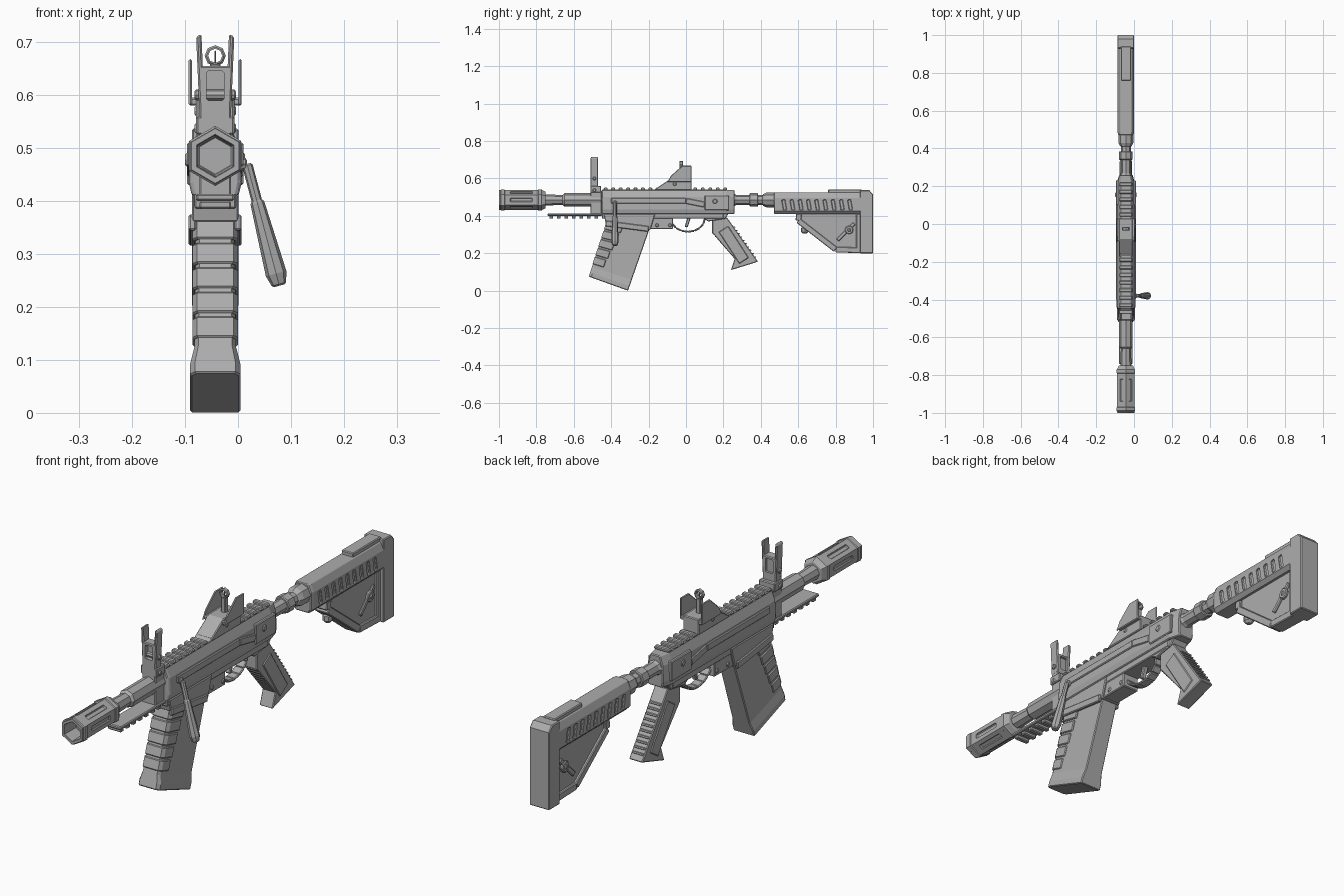
import bpy, bmesh
from math import sin, cos, pi
from mathutils import Vector

if "Cube" in bpy.data.objects:
    bpy.data.objects.remove(bpy.data.objects["Cube"])

# Shared half widths, radii and landmark heights
WIDE, BODY, FLAT, SLIM, THIN, TINY = 0.05, 0.044, 0.036, 0.03, 0.02, 0.01
LIP = TINY / 3
CENTRE = -0.043
BORE_LINE, DECK, BELLY = 0.485, 0.537, 0.41
FRONT, REAR = -0.45, 0.25
SIDES = (("left", 1), ("right", -1))

grey = (0.42, 0.42, 0.42, 1)
mat = bpy.data.materials.new("neutral_grey")
mat.use_nodes = True
mat.diffuse_color = grey
mat.node_tree.nodes["Principled BSDF"].inputs["Base Color"].default_value = grey


def loft(name, rings):
    """Skin equal-length rings of points, cap both ends and chamfer."""
    bm = bmesh.new()
    loops = [[bm.verts.new(Vector(p) + Vector((CENTRE, 0, 0))) for p in ring] for ring in rings]
    count = len(loops[0])
    for a, b in zip(loops, loops[1:]):
        for i in range(count):
            j = (i + 1) % count
            bm.faces.new((a[i], a[j], b[j], b[i]))
    bm.faces.new(loops[0])
    bm.faces.new(loops[-1])
    bmesh.ops.recalc_face_normals(bm, faces=bm.faces)
    mesh = bpy.data.meshes.new(name)
    bm.to_mesh(mesh)
    bm.free()
    mesh.materials.append(mat)
    part = bpy.data.objects.new(name, mesh)
    bpy.context.collection.objects.link(part)
    chamfer = part.modifiers.new("chamfer", "BEVEL")
    chamfer.width, chamfer.segments, chamfer.angle_limit = LIP, 1, pi * 0.35
    chamfer.limit_method = "ANGLE"
    return part


def slab(name, profile, inner, outer):
    """Side profile (y, z) extruded across the width."""
    return loft(name, [[(x, y, z) for y, z in profile] for x in (inner, outer)])


def centred(name, profile, half):
    return slab(name, profile, -half, half)


def pair(name, profile, inner, outer):
    for side, sign in SIDES:
        slab(f"{name}_{side}", profile, sign * inner, sign * outer)


def rect(y0, y1, z0, z1):
    return [(y0, z0), (y1, z0), (y1, z1), (y0, z1)]


def bar(start, end, thick):
    """Side profile of a straight strip between two points."""
    a, b = Vector(start), Vector(end)
    across = (b - a).orthogonal().normalized() * thick / 2
    return [a - across, b - across, b + across, a + across]


def section(name, half, stations):
    """Mirrored (x, z) cross-section run along y and scaled in x."""
    full = half + [(-x, z) for x, z in reversed(half)]
    return loft(name, [[(x * scale, y, z) for x, z in full] for y, scale in stations])


def rod(name, steps, sides=8):
    """Turned part through (point, radius) steps."""
    axis = (Vector(steps[-1][0]) - Vector(steps[0][0])).normalized()
    u = Vector((1, 0, 0)) if abs(axis.y) > abs(axis.x) else Vector((0, 1, 0))
    v = axis.cross(u).normalized()
    turns = [i * 2 * pi / sides for i in range(sides)]
    return loft(name, [[Vector(p) + r * (u * sin(a) + v * cos(a)) for a in turns] for p, r in steps])


def turned(name, steps, sides=8, height=BORE_LINE):
    return rod(name, [((0, y, height), r) for y, r in steps], sides)


def pin(name, y, z, half, radius=TINY):
    return rod(name, [((side * half, y, z), radius) for side in (-1, 1)])


def mix(a, b, t):
    return Vector(a).lerp(Vector(b), t)


def cut(part, cutters):
    """Subtract cutters, bake the result and remove them."""
    for cutter in cutters:
        mod = part.modifiers.new("cut", "BOOLEAN")
        mod.object, mod.solver = cutter, "EXACT"
    bpy.context.view_layer.update()
    mesh = bpy.data.meshes.new_from_object(part.evaluated_get(bpy.context.evaluated_depsgraph_get()))
    part.modifiers.clear()
    part.data = mesh
    for cutter in cutters:
        bpy.data.objects.remove(cutter)


# Hexagonal muzzle with bore, two collars and long slots on its faces
collars = [(y + side * TINY, WIDE + lift) for y in (-0.98, -0.78)
           for side, lift in ((-1, LIP), (-1, 2 * LIP), (1, 2 * LIP), (1, LIP))]
muzzle = turned("muzzle", [(-0.93, FLAT), (-1, FLAT + LIP), (-1, WIDE + LIP), *collars, (-0.75, BODY)], 6)
slots = []
for k in range(6):
    turn = (k + 0.5) * pi / 3
    out, side = Vector((sin(turn), 0, cos(turn))), Vector((cos(turn), 0, -sin(turn)))
    hub = Vector((0, 0, BORE_LINE)) + out * WIDE
    corners = [hub + (out * i + side * j) * TINY for i, j in ((-1, -1), (-1, 1), (1, 1), (1, -1))]
    slots.append(loft("slot", [[c + Vector((0, y, 0)) for c in corners] for y in (-0.94, -0.82)]))
cut(muzzle, slots)

# Barrel and gas block
turned("barrel", [(-0.76, SLIM), (-0.66, SLIM - LIP), (-0.65, FLAT), (FRONT, FLAT)])
centred("gas_block", rect(-0.51, FRONT, BELLY, DECK), SLIM)

# Under-barrel rail
centred("lower_rail", rect(-0.74, FRONT, 0.4, BELLY + LIP), FLAT)
for i in range(7):
    y = -0.73 + i * 2 * THIN
    centred("lower_rail_tooth", rect(y, y + THIN, 0.385, 0.4), SLIM)

# Upright front sight with a window and two flared ears
SIGHT = -0.49
centred("front_sight_base", rect(SIGHT - THIN, SIGHT + FLAT, 0.525, 0.56), FLAT)
frame = centred("front_sight_frame", rect(SIGHT - THIN, SIGHT + THIN, 0.55, 0.655), SLIM)
cut(frame, [centred("window", rect(SIGHT - WIDE, SIGHT + WIDE, 0.59, 0.645), THIN - LIP)])
centred("front_sight_panel", rect(SIGHT, SIGHT + TINY, 0.58, 0.65), THIN)
for side, sign in SIDES:
    ear = [(THIN, 0.57), (SLIM, 0.57), (FLAT, 0.71), (FLAT - TINY, 0.715)]
    loft(f"front_sight_ear_{side}", [[(sign * x, SIGHT + depth, z) for x, z in ear] for depth in (-THIN, THIN)])
pin("front_sight_knob", SIGHT, 0.6, FLAT + LIP)
pin("front_sight_clamp_pin", SIGHT, DECK, FLAT + LIP)

# Upper receiver, lower deck and side plates
section("upper_receiver", [(BODY, BELLY), (WIDE, 0.435), (WIDE - LIP, 0.5), (SLIM, DECK)],
        [(FRONT, 0.9), (FRONT + TINY, 1), (REAR - FLAT, 1), (REAR + TINY, 0.7)])
centred("lower_deck", rect(FRONT, REAR - WIDE, 0.385, 0.43), FLAT + LIP)
pair("side_ridge", rect(-0.4, 0, 0.465, 0.495), FLAT, WIDE + LIP)
pair("side_ridge_tail", bar((0, 0.48), (0.1, 0.46), SLIM), FLAT, WIDE + LIP)
pair("rear_plate", rect(0.1, 0.23, 0.43, 0.51), SLIM, WIDE + LIP)
pin("rear_takedown_pin", 0.155, 0.478, WIDE + 2 * LIP, TINY + LIP)

# Top rail with teeth
centred("top_rail", rect(FRONT, REAR - FLAT, DECK - TINY, DECK + LIP), SLIM)
for i in range(17):
    y = FRONT + TINY + i * 2 * THIN
    section("top_rail_tooth", [(SLIM, DECK), (FLAT, DECK + LIP), (SLIM, DECK + TINY + LIP)], [(y, 1), (y + THIN, 1)])

# Magazine well and lower receiver
centred("magazine_well", [(-0.44, BELLY), (-0.43, 0.36), (-0.19, 0.325), (-0.165, BELLY)], BODY)
pair("magazine_well_lip", bar((-0.43, 0.36), (-0.2, 0.33), SLIM), FLAT, WIDE)
centred("lower_receiver_front", rect(-0.2, -0.07, 0.33, BELLY), FLAT)
centred("lower_receiver_rear", [(-0.08, 0.4), (0.07, 0.4), (0.12, 0.37), (0.21, 0.385), (0.24, 0.43), (-0.08, 0.43)], FLAT)
for y in (-0.155, -0.085):
    pin("receiver_pin", y, 0.35, FLAT + LIP)
pin("trigger_pin", 0.06, BELLY, FLAT + LIP)

# Trigger guard as a half oval of strips, and the trigger
arc = [(TINY + cos(a) * 0.09, 0.385 + sin(a) * 0.07) for a in [pi * (1 + i / 8) for i in range(9)]]
for start, end in zip(arc, arc[1:]):
    centred("trigger_guard", bar(start, end, TINY), THIN)
centred("trigger", bar((THIN, 0.4), (0, 0.34), THIN - LIP), TINY)


# Tapered magazine with flared foot and wrapped front ribs
def magazine_ring(t, half, grow=0, depth=1):
    front = mix((-0.415, 0.39), (-0.52, 0.075), t) - Vector((grow, 0))
    back = mix(front, mix((-0.19, 0.345), (-0.31, 0), t), depth)
    shoulder = mix(front, back, 0.06 / depth)
    rim = [(half * 0.8, front), (half, shoulder), (half, back)]
    rim += [(-x, p) for x, p in reversed(rim)]
    return [(x, *p) for x, p in rim]


FOOT = BODY + LIP
stations = ((0, FLAT), (0.83, FLAT + LIP), (0.93, FOOT), (1, FOOT))
loft("magazine", [magazine_ring(t, half) for t, half in stations])
for i in range(5):
    top = 0.07 + i * 0.147
    reach = 0.4 - i * SLIM
    loft("magazine_rib", [magazine_ring(t, FLAT + 2 * LIP, LIP, reach) for t in (top, top + 0.125)])

# Pistol grip with side panels and rib treads
centred("grip", [(0.14, 0.39), (0.22, 0.39), (0.385, 0.155), (0.24, 0.11), (0.26, 0.17), (0.14, 0.31)], SLIM)
pair("grip_panel", bar((0.2, 0.33), (0.31, 0.16), 2 * SLIM), SLIM - LIP, SLIM + LIP)


def treads(name, start, end, count):
    for i in range(count):
        y, z = mix(start, end, i / (count - 1))
        centred(name, rect(y - TINY, y + TINY / 2, z - LIP, z + LIP), SLIM - LIP)


treads("grip_back_rib", (0.26, 0.34), (0.37, 0.18), 10)
treads("grip_front_rib", (0.15, 0.305), (0.22, 0.225), 6)

# Charging handle, angled out and down on the left
upper, lower = (0.06, -0.38, 0.47), (0.121, -0.38, 0.24)
rod("handle_pivot", [((SLIM, *upper[1:]), THIN), (upper, TINY)])
grip_steps = ((0, TINY), (0.3, TINY), (0.32, TINY + LIP), (0.9, THIN), (1, TINY + LIP))
rod("handle", [(mix(upper, lower, t), radius) for t, radius in grip_steps])

# Rear sight: ramp, side wings, ring and post
centred("rear_sight_ramp", [(-0.175, DECK), (SLIM, DECK), (SLIM, 0.6), (-0.08, 0.6)], FLAT)
pair("rear_sight_wing", [(-0.1, 0.58), (SLIM, 0.58), (SLIM, 0.668), (-THIN, 0.668), (-0.08, 0.615)], BODY, WIDE)
pair("rear_sight_wing_foot", rect(-0.09, SLIM, 0.58, 0.595), SLIM, WIDE)
pin("rear_sight_bolt", -0.06, 0.57, FLAT + LIP)
EYE, EYE_HEIGHT = -0.025, 0.674
centred("rear_sight_stem", rect(EYE - TINY, EYE + TINY, 0.59, 0.66), TINY)
ring = turned("rear_sight_ring", [(EYE - TINY, THIN), (EYE + TINY, THIN)], height=EYE_HEIGHT)
cut(ring, [turned("hole", [(EYE - SLIM, TINY + LIP), (EYE + SLIM, TINY + LIP)], height=EYE_HEIGHT)])
centred("rear_sight_post", rect(EYE - LIP, EYE + LIP, 0.655, EYE_HEIGHT + TINY), LIP / 2)

# Buffer tube with collars
turned("buffer_tube", [(REAR, FLAT), (REAR + THIN, SLIM - LIP), (0.5, SLIM - LIP)])
turned("buffer_ring", [(0.34, FLAT), (0.385, FLAT)])
turned("buffer_collar", [(0.41, SLIM), (0.43, FLAT + LIP), (0.48, FLAT + LIP)])

# Stock body with a row of slanted slots on both sides
stock = section("stock_body", [(SLIM, BELLY), (BODY, 0.425), (BODY, 0.495), (SLIM, 0.526)],
                [(0.47, 0.9), (0.485, 1), (0.94, 1)])
cut(stock, [slab("slot", bar((y, 0.43), (y - TINY, 0.487), THIN), sign * (BODY - 2 * LIP), sign * WIDE)
            for side, sign in SIDES for y in [0.53 + i * BODY for i in range(9)]])
centred("stock_top_block", rect(0.76, 0.94, 0.52, 0.542), SLIM - LIP)

# Triangular lower web, edge struts and adjusters
heel, toe = (0.6, 0.375), (0.8, 0.22)
centred("stock_web", [(0.585, BELLY + TINY), heel, toe, (0.95, 0.21), (0.95, BELLY + TINY)], THIN)
for name, start, end in (("front", (0.605, BELLY), heel), ("slanted", heel, toe),
                         ("bottom", toe, (0.95, 0.215)), ("rear", (0.925, BELLY), (0.925, 0.21))):
    centred(f"stock_{name}_strut", bar(start, end, SLIM), SLIM)
pin("stock_dial", 0.872, 0.325, SLIM, THIN + LIP)
pin("stock_dial_hub", 0.872, 0.325, SLIM + LIP)
pair("stock_brace", bar((0.81, 0.27), (0.9, 0.36), THIN), TINY, SLIM - LIP)
rod("stock_knob", [((0, 0.635, z), r) for z, r in ((0.37, TINY), (0.34, TINY), (0.335, THIN), (0.315, THIN), (0.305, TINY))])

# Butt plate
centred("butt_plate", [(0.93, 0.2), (1, 0.2), (1, 0.515), (0.98, DECK), (0.93, DECK)], BODY)
